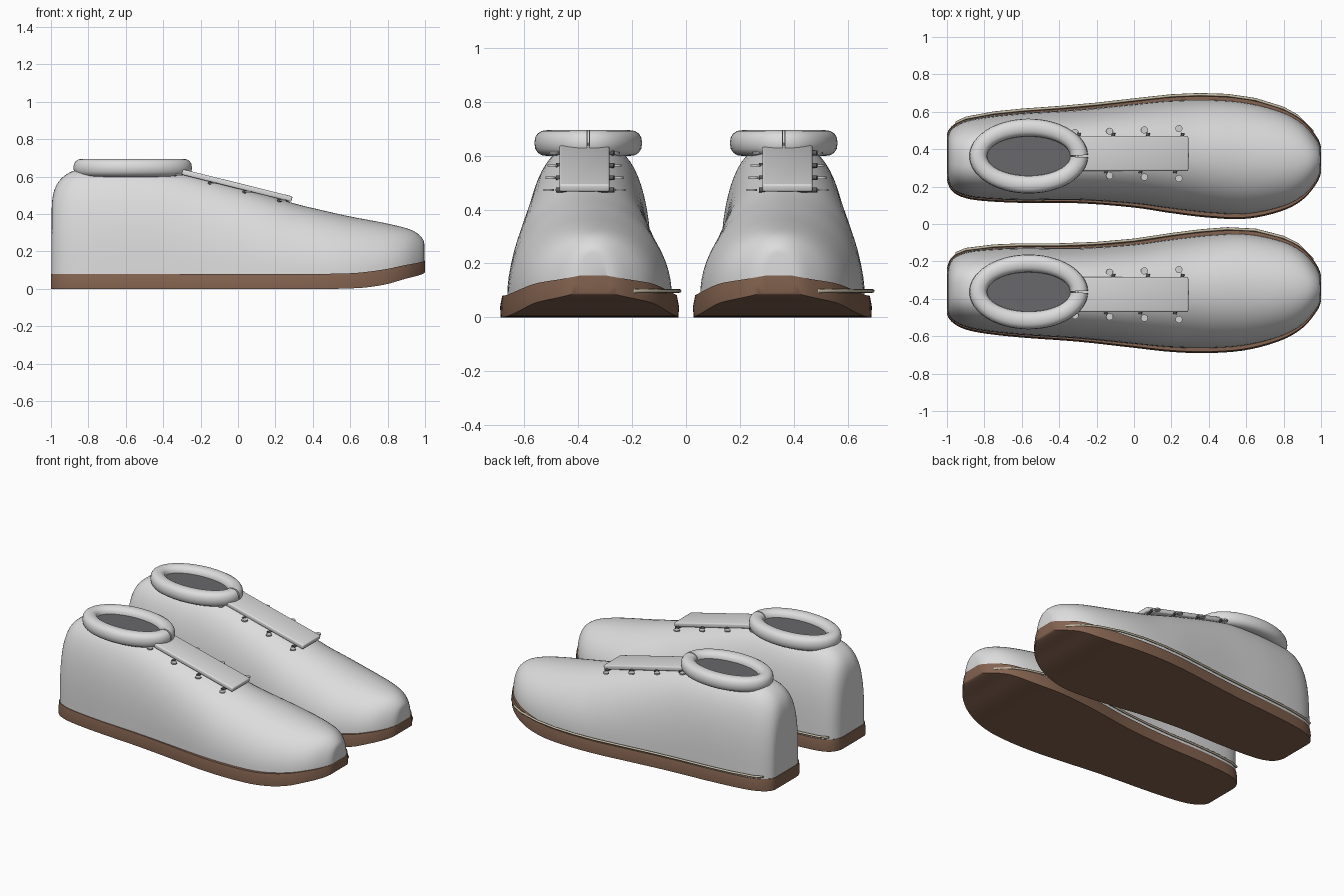
import bpy, bmesh, math
from mathutils import Vector

if "Cube" in bpy.data.objects:
    bpy.data.objects.remove(bpy.data.objects["Cube"])


def material(name, rgb):
    m = bpy.data.materials.new(name)
    m.diffuse_color = (*rgb, 1)
    m.use_nodes = True
    m.node_tree.nodes["Principled BSDF"].inputs["Base Color"].default_value = m.diffuse_color
    return m


LEATHER = material("pale_grey_leather", (0.72, 0.72, 0.72))
BROWN = material("brown_rubber", (0.23, 0.125, 0.08))
TAN = material("tan_welt", (0.56, 0.50, 0.38))
DARK = material("dark_lace", (0.10, 0.10, 0.10))
LINING = material("dark_lining", (0.14, 0.14, 0.145))
METAL = material("eyelet_grey", (0.62, 0.62, 0.62))

# Profiles along the shoe length (x, value); the heel is at -1, the toe at +1
OUTER = [(-1, .47), (-.97, .525), (-.9, .562), (-.8, .583), (-.6, .605), (-.3, .627), (0, .66),
         (.2, .682), (.4, .688), (.6, .672), (.8, .615), (.9, .555), (.97, .475), (1, .40)]
INNER = [(-1, .25), (-.97, .175), (-.9, .14), (-.8, .125), (-.6, .115), (-.3, .113), (0, .09),
         (.2, .06), (.4, .036), (.6, .03), (.8, .075), (.9, .13), (.97, .21), (1, .29)]
TOP = [(-1, .43), (-.99, .515), (-.97, .563), (-.93, .606), (-.88, .632), (-.8, .645), (-.45, .645),
       (-.3, .623), (0, .545), (.3, .457), (.4, .432), (.6, .387), (.8, .349), (.9, .325),
       (.95, .305), (.985, .275), (1, .24)]
SOLE_TOP = [(-1, .08), (.4, .08), (.6, .083), (.7, .092), (.8, .107), (.9, .128), (1, .155)]
SOLE_LOW = [(-1, 0), (.5, 0), (.6, .002), (.7, .009), (.8, .026), (.9, .055), (1, .092)]


def sample(table, x):
    """Smooth lookup; works on the angle so that the rounded ends stay round."""
    ang = lambda v: math.acos(max(-1, min(1, -v)))
    pts = [(ang(a), b) for a, b in table]
    t = ang(x)
    n = len(pts)

    def slope(i):
        a, b = pts[max(i - 1, 0)], pts[min(i + 1, n - 1)]
        return (b[1] - a[1]) / (b[0] - a[0])
    for i in range(n - 1):
        (t0, v0), (t1, v1) = pts[i], pts[i + 1]
        if t <= t1 or i == n - 2:
            h = t1 - t0
            u = (t - t0) / h
            return ((2*u**3 - 3*u*u + 1) * v0 + (u**3 - 2*u*u + u) * h * slope(i)
                    + (3*u*u - 2*u**3) * v1 + (u**3 - u*u) * h * slope(i + 1))


def finish(name, bm, mat, angle=40):
    bmesh.ops.recalc_face_normals(bm, faces=bm.faces)
    me = bpy.data.meshes.new(name)
    bm.to_mesh(me)
    bm.free()
    ob = bpy.data.objects.new(name, me)
    bpy.context.collection.objects.link(ob)
    me.materials.append(mat)
    bpy.ops.object.select_all(action='DESELECT')
    bpy.context.view_layer.objects.active = ob
    ob.select_set(True)
    bpy.ops.object.shade_smooth_by_angle(angle=math.radians(angle))
    return ob


def loft(name, rings, mat, angle=40):
    """Skin closed rings of points and cap both ends."""
    bm = bmesh.new()
    vs = [[bm.verts.new(p) for p in r] for r in rings]
    n = len(vs[0])
    for a, b in zip(vs, vs[1:]):
        for k in range(n):
            bm.faces.new((a[k], a[(k + 1) % n], b[(k + 1) % n], b[k]))
    bm.faces.new(vs[0])
    bm.faces.new(vs[-1])
    return finish(name, bm, mat, angle)


def rod(name, a, b, radius, mat, sides=12):
    """Cylinder between two points."""
    a, b = Vector(a), Vector(b)
    bm = bmesh.new()
    bmesh.ops.create_cone(bm, cap_ends=True, segments=sides, radius1=radius,
                          radius2=radius, depth=(b - a).length)
    q = (b - a).to_track_quat('Z', 'Y')
    for v in bm.verts:
        v.co = q @ v.co + (a + b) / 2
    return finish(name, bm, mat)


STATIONS = [-math.cos(math.pi * i / 56) for i in range(57)]


def make_shoe(side, s):
    # sole: flat slab following the outline, curling up at the toe
    rings = []
    for x in STATIONS:
        o, i = sample(OUTER, x), sample(INNER, x)
        lo, hi = sample(SOLE_LOW, x), sample(SOLE_TOP, x)
        rings.append([(x, s * o, lo), (x, s * (o + .002), (lo + hi) / 2), (x, s * (o - .006), hi),
                      (x, s * (i + .006), hi), (x, s * (i - .002), (lo + hi) / 2), (x, s * i, lo)])
    loft(side + "_sole", rings, BROWN, 35)

    # upper: domed cross-sections, squarer at the heel and rounder at the toe
    rings = []
    for x in STATIONS:
        o, i = sample(OUTER, x), sample(INNER, x)
        f = max(0, min(1, (x + .6) / .9))
        p = 2.8 - .7 * f
        w = (o - i) / 2 * (.955 - .03 * f)
        base = sample(SOLE_TOP, x) - .01
        h = sample(TOP, x) - base
        ring = []
        for k in range(33):
            a = math.pi * k / 32
            c, d = math.cos(a), math.sin(a)
            y = (o + i) / 2 + w * math.copysign(abs(c) ** (2 / p), c)
            ring.append((x * .996, s * y, base + h * max(d, 0) ** (2 / p)))
        rings.append(ring)
    loft(side + "_upper", rings, LEATHER, 50)

    # padded collar: oval ring with a narrow slit at the front
    rings = []
    for k in range(65):
        t = math.radians(1.5 + 357 * k / 64)
        ring = []
        for j in range(16):
            a = 2 * math.pi * j / 16
            r = math.copysign(abs(math.cos(a)) ** .85, math.cos(a)) * .048
            z = math.copysign(abs(math.sin(a)) ** .85, math.sin(a)) * .048
            ring.append((-.563 + (.269 + r) * math.cos(t),
                         s * .363 + (.152 + r) * math.sin(t), .647 + z))
        rings.append(ring)
    loft(side + "_collar", rings, LEATHER)

    # dark lining seen in the foot opening
    bm = bmesh.new()
    bmesh.ops.create_circle(bm, cap_ends=True, segments=48, radius=1)
    for v in bm.verts:
        v.co = (-.563 + v.co.x * .25, s * .363 + v.co.y * .13, .655)
    finish(side + "_lining", bm, LINING)

    # tongue: sloping rounded plate
    yc, slope = s * .377, math.atan(.248)
    bm = bmesh.new()
    bmesh.ops.create_cube(bm, size=1)
    for v in bm.verts:
        v.co = (v.co.x * .605, v.co.y * .186, v.co.z * .03)
    bmesh.ops.bevel(bm, geom=bm.edges[:], offset=.008, segments=3, affect='EDGES', profile=.5)
    tongue = finish(side + "_tongue", bm, LEATHER)
    tongue.location = (-.005, yc, .552)
    tongue.rotation_euler.y = slope

    # laces under the tongue, with a flat eyelet at each end
    for n in range(4):
        x = -.315 + .185 * n
        z = .532 - .248 * x
        rod(f"{side}_lace_{n + 1}", (x - .022, yc - .105, z), (x + .022, yc + .11, z), .009, DARK)
        for e in (-1, 1):
            y = yc + e * (.112 + .007 * n)
            rod(f"{side}_eyelet_{n + 1}_{'outer' if e == s else 'inner'}",
                (x, y, z - .004), (x, y, z + .004), .019, METAL, 16)

    # welt: thin cord along the +y edge of the sole
    table = OUTER if s > 0 else INNER
    pts = [(x, s * sample(table, x) + .004, .098)
           for x in (-.955, -.9, -.75, -.6, -.4, -.2, 0, .2, .35, .5, .65, .8, .88, .96)]
    rings = [[(x, y + .008 * math.cos(a), z + .007 * math.sin(a))
              for a in (2 * math.pi * j / 8 for j in range(8))] for x, y, z in pts]
    loft(side + "_welt", rings, TAN, 60)


make_shoe("left", 1)
make_shoe("right", -1)
